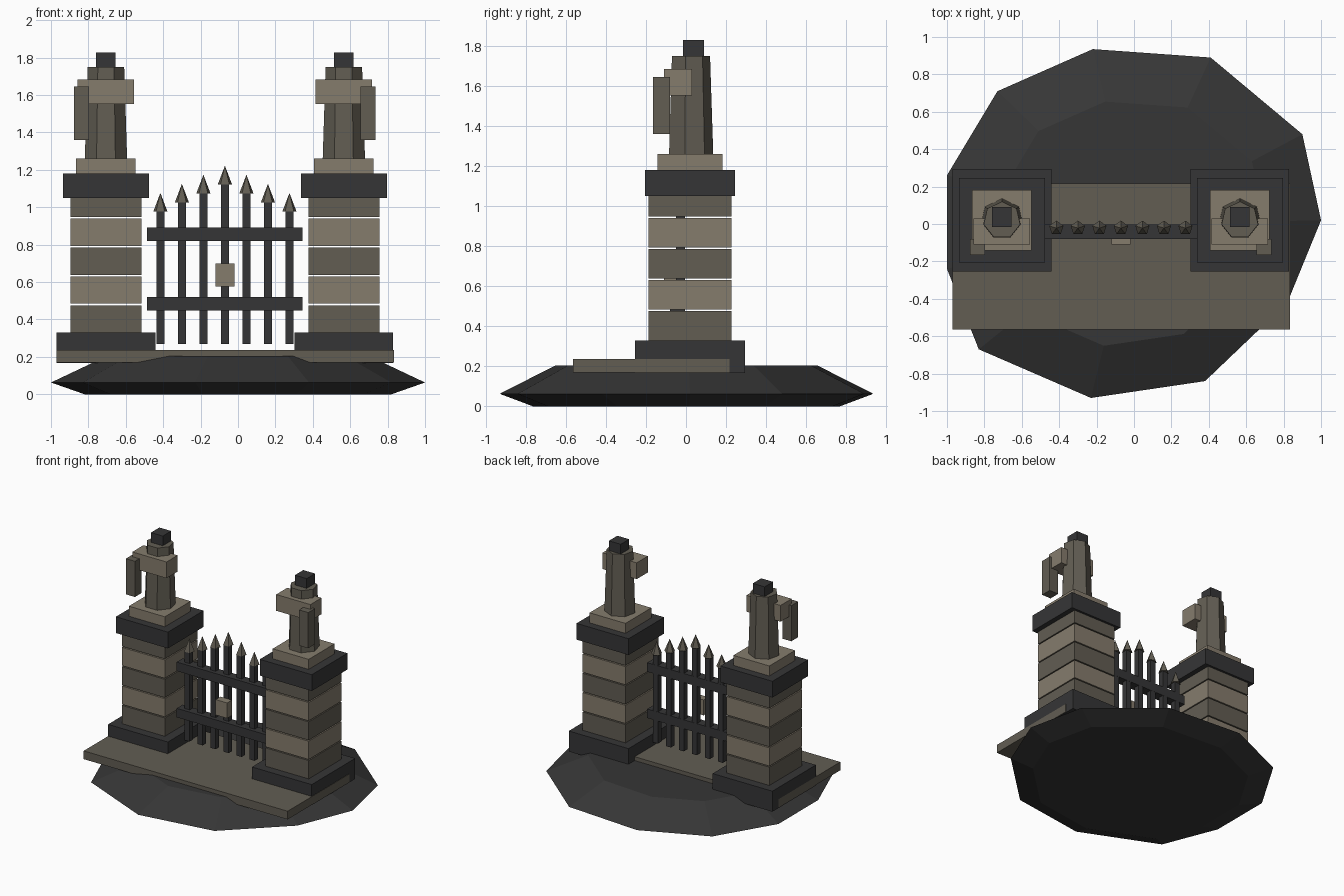
import bpy, bmesh
from mathutils import Matrix

if "Cube" in bpy.data.objects:
    bpy.data.objects.remove(bpy.data.objects["Cube"])


def material(name, rgb):
    m = bpy.data.materials.new(name)
    m.diffuse_color = (*rgb, 1)
    m.use_nodes = True
    m.node_tree.nodes["Principled BSDF"].inputs["Base Color"].default_value = m.diffuse_color
    return m


DARK = material("dark iron", (0.036, 0.036, 0.037))
ROCK = material("dark rock", (0.037, 0.037, 0.037))
STONE = material("grey stone", (0.122, 0.110, 0.086))
PALE = material("pale stone", (0.235, 0.202, 0.152))


def finish(name, bm, mat):
    bmesh.ops.recalc_face_normals(bm, faces=bm.faces[:])
    mesh = bpy.data.meshes.new(name)
    bm.to_mesh(mesh)
    bm.free()
    mesh.materials.append(mat)
    ob = bpy.data.objects.new(name, mesh)
    bpy.context.collection.objects.link(ob)
    return ob


def box(name, x, y, z, mat):
    """Box from (min, max) ranges on each axis."""
    bm = bmesh.new()
    bmesh.ops.create_cube(bm, size=1)
    for v in bm.verts:
        v.co = [(r[0] + r[1]) / 2 + c * (r[1] - r[0])
                for r, c in zip((x, y, z), v.co)]
    return finish(name, bm, mat)


def cone(name, x, y, z0, z1, r0, r1, sides, mat):
    """Upright faceted cone with one corner towards the back."""
    bm = bmesh.new()
    bmesh.ops.create_cone(bm, cap_ends=True, segments=sides, radius1=r0,
                          radius2=r1, depth=z1 - z0)
    top = max(bm.verts, key=lambda v: (round(v.co.x ** 2 + v.co.y ** 2, 5), v.co.y))
    spin = Matrix.Rotation(-(top.co.xy.angle_signed((0, 1))), 3, 'Z') \
        if abs(top.co.x) > 1e-4 else Matrix.Identity(3)
    bmesh.ops.rotate(bm, matrix=spin, verts=bm.verts)
    bmesh.ops.translate(bm, vec=(x, y, (z0 + z1) / 2), verts=bm.verts)
    return finish(name, bm, mat)


def span(c, h):
    return (c - h, c + h)


# Rocky mound: one irregular outline repeated at three heights
outline = [(1, 0.02), (0.9, 0.48), (0.41, 0.89), (-0.22, 0.935), (-0.73, 0.71),
           (-1, 0.26), (-1, -0.24), (-0.83, -0.67), (-0.23, -0.93),
           (0.38, -0.84), (0.82, -0.42)]
bm = bmesh.new()
rings = [[bm.verts.new((x * s, y * s, z)) for x, y in outline]
         for s, z in ((0.82, 0), (1, 0.063), (0.7, 0.205))]
n = len(outline)
for a, b in zip(rings, rings[1:]):
    for i in range(n):
        j = (i + 1) % n
        bm.faces.new((a[i], a[j], b[j], b[i]))
bm.faces.new(rings[0][::-1])
bm.faces.new(rings[-1])
finish("rock_mound", bm, ROCK)

# Paved threshold
box("threshold_slab", (-0.97, 0.833), (-0.563, 0.217), (0.17, 0.236), STONE)

MID = -0.07     # gate centre line
PY = 0.02       # pillar depth centre

# Two mirrored pillars with statues
for label, s in (("left", -1), ("right", 1)):
    px = MID + s * 0.636
    box(label + "_pillar_base", span(px, 0.264), span(PY, 0.275), (0.166, 0.33), DARK)
    for i in range(5):
        z = 0.33 + i * 0.1545
        box(f"{label}_pillar_course_{i + 1}", span(px, 0.19), span(PY, 0.207),
            (z, z + 0.146), PALE if i % 2 else STONE)
    box(label + "_pillar_cap", span(px, 0.23), span(PY, 0.225), (1.05, 1.18), DARK)
    box(label + "_statue_plinth", span(px, 0.159), span(PY, 0.163), (1.18, 1.26), PALE)
    cone(label + "_statue_body", px, PY, 1.26, 1.75, 0.116, 0.1, 7, STONE)
    box(label + "_statue_head", span(px, 0.052), span(0.037, 0.053), (1.74, 1.828), DARK)
    box(label + "_statue_arms", span(px, 0.151), span(-0.04, 0.07), (1.553, 1.683), PALE)
    box(label + "_statue_tablet", span(px + s * 0.13, 0.04), span(-0.122, 0.043),
        (1.36, 1.645), STONE)

# Gate pickets rising to the middle, each with a spear tip
for i in range(-3, 4):
    x = MID + i * 0.115
    tip = 1.222 - abs(i) * 0.0485
    box(f"gate_picket_{i + 4}", span(x, 0.022), span(-0.027, 0.022),
        (0.268, tip - 0.09), DARK)
    cone(f"spear_tip_{i + 4}", x, -0.022, tip - 0.1, tip, 0.04, 0, 5, STONE)

# Gate rails and lock
for label, z in (("lower", 0.485), ("upper", 0.855)):
    box(label + "_gate_rail", span(MID, 0.416), (-0.08, -0.004), span(z, 0.036), DARK)
box("gate_lock", span(MID, 0.051), (-0.11, -0.05), (0.577, 0.7), PALE)
